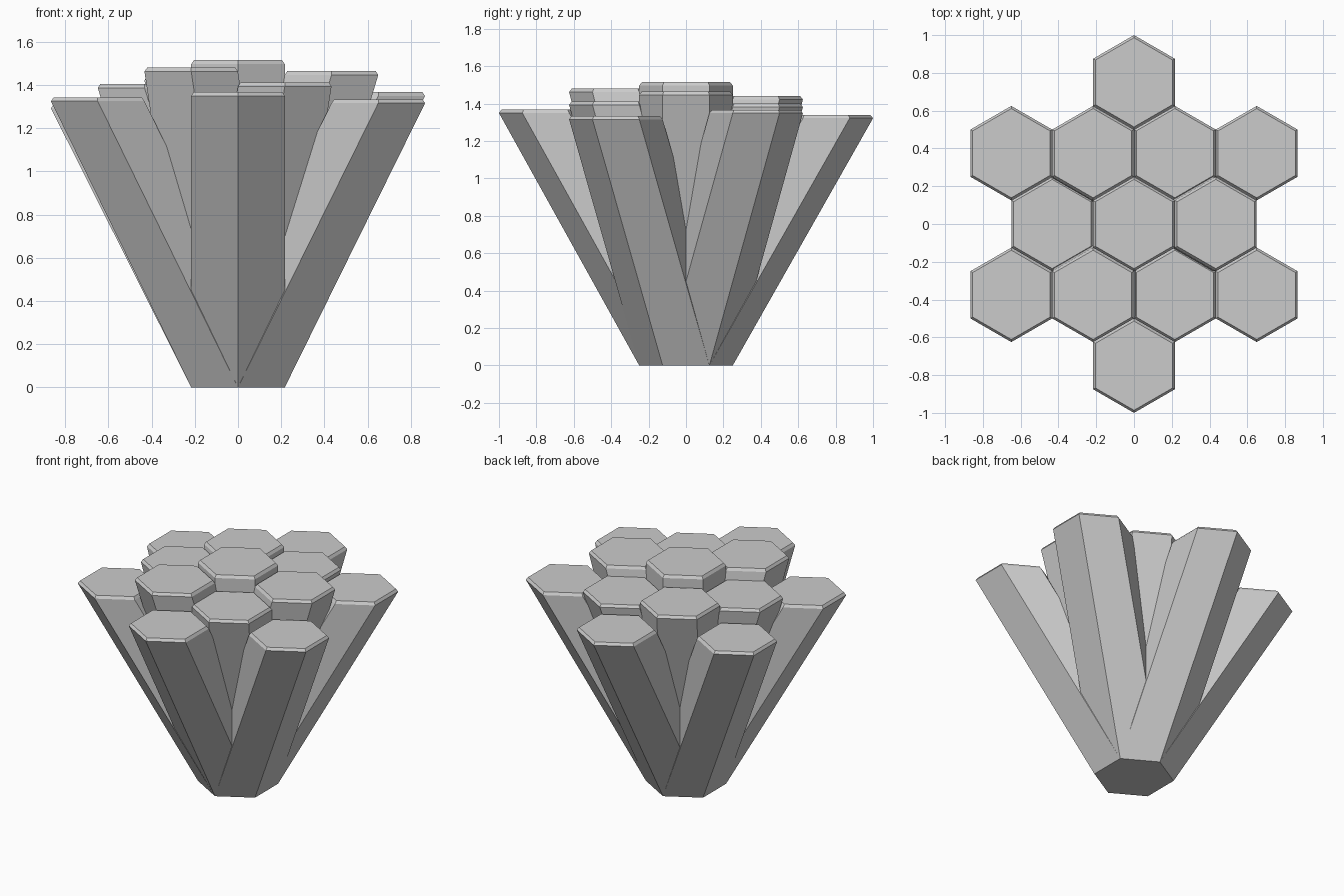
import bpy, bmesh
from math import pi, sin, cos

if "Cube" in bpy.data.objects:
    bpy.data.objects.remove(bpy.data.objects["Cube"])

R = 0.25                     # hexagon corner radius
DX, DY = 0.433, 0.375        # column and row spacing of the hexagon grid
RIM_H, RIM_R = 0.018, 0.236  # chamfer height and radius of the cap

# grid column, grid row, height of each crystal
columns = [
    (0, 0, 1.515), (1, 0, 1.465), (-1, 0, 1.405),
    (-0.5, -1, 1.48), (0.5, -1, 1.412), (-1.5, -1, 1.343), (1.5, -1, 1.334),
    (-0.5, 1, 1.44), (0.5, 1, 1.40), (-1.5, 1, 1.31), (1.5, 1, 1.367),
    (0, -2, 1.368), (0, 2, 1.34),
]


def hex_ring(bm, x, y, z, r):
    return [bm.verts.new((x + r * cos(pi / 6 + i * pi / 3),
                          y + r * sin(pi / 6 + i * pi / 3), z)) for i in range(6)]


def leaning_column(name, x, y, h):
    """Hexagonal prism sheared from the shared base to its place in the grid."""
    bm = bmesh.new()
    rings = [hex_ring(bm, 0, 0, 0, R),
             hex_ring(bm, x, y, h - RIM_H, R),
             hex_ring(bm, x, y, h, RIM_R)]
    for a, b in zip(rings, rings[1:]):
        for i in range(6):
            j = (i + 1) % 6
            bm.faces.new((a[i], a[j], b[j], b[i]))
    bm.faces.new(rings[0][::-1])
    bm.faces.new(rings[-1])
    mesh = bpy.data.meshes.new(name)
    bm.to_mesh(mesh)
    bm.free()
    bpy.context.collection.objects.link(bpy.data.objects.new(name, mesh))


# cluster of thirteen columns fanning out of one base
for n, (c, r, h) in enumerate(columns, 1):
    leaning_column(f"hex_column_{n:02d}", c * DX, r * DY, h)
